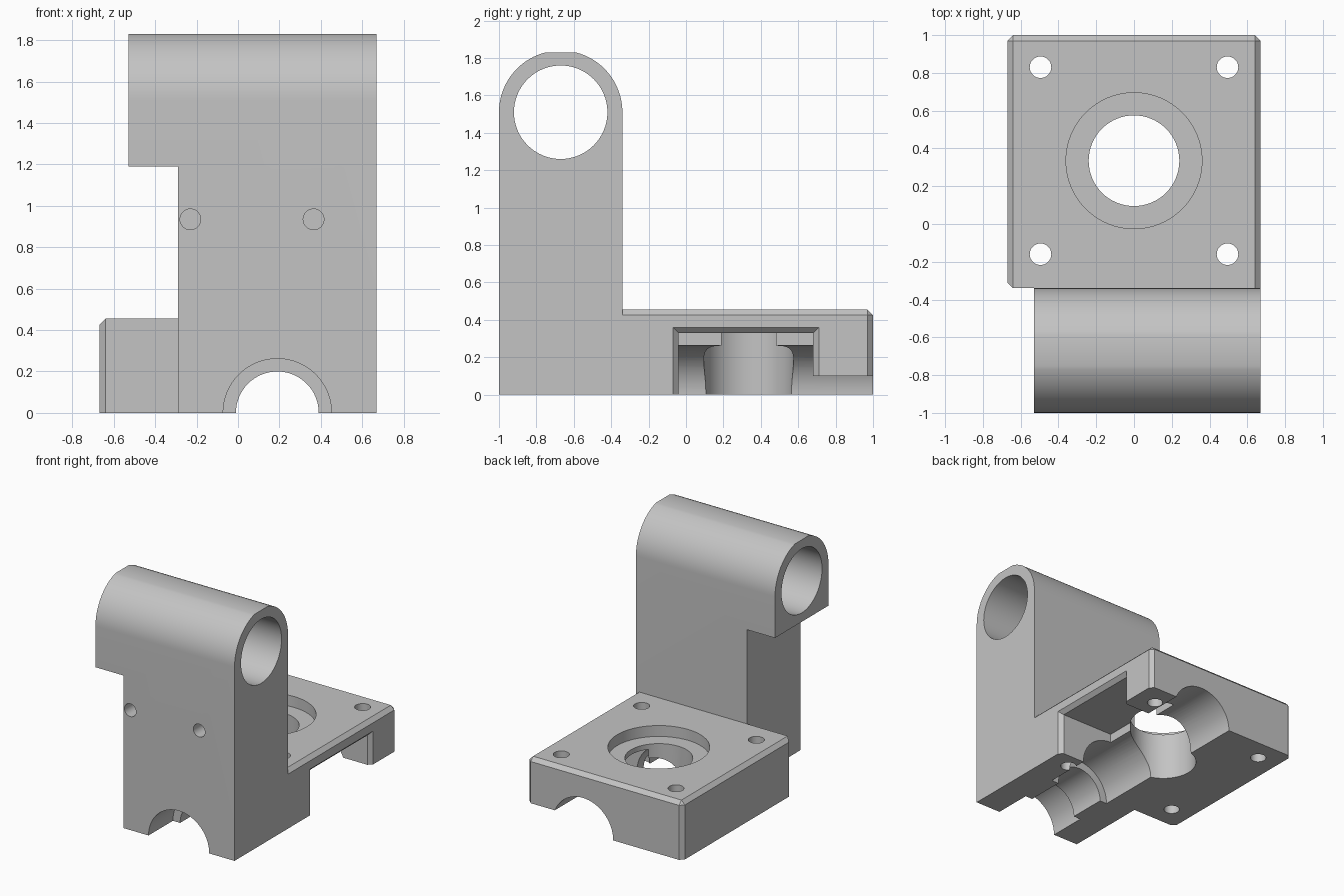
import bpy, bmesh, math
from mathutils import Vector, Matrix

cube = bpy.data.objects.get("Cube")
if cube:
    bpy.data.objects.remove(cube, do_unlink=True)

grey = bpy.data.materials.new("plain grey")
grey.use_nodes = True
GREY = (0.55, 0.55, 0.55, 1)
grey.diffuse_color = GREY
grey.node_tree.nodes["Principled BSDF"].inputs["Base Color"].default_value = GREY


def add_object(name, bm):
    bmesh.ops.recalc_face_normals(bm, faces=bm.faces)
    mesh = bpy.data.meshes.new(name)
    bm.to_mesh(mesh)
    bm.free()
    mesh.materials.append(grey)
    ob = bpy.data.objects.new(name, mesh)
    bpy.context.collection.objects.link(ob)
    return ob


def hull(name, points):
    bm = bmesh.new()
    for p in points:
        bm.verts.new(p)
    bmesh.ops.convex_hull(bm, input=bm.verts)
    bmesh.ops.dissolve_limit(bm, angle_limit=0.01, verts=bm.verts, edges=bm.edges)
    return add_object(name, bm)


def box(name, x, y, z):
    return hull(name, [(a, b, c) for a in x for b in y for c in z])


def rod(name, start, end, radius):
    a, b = Vector(start), Vector(end)
    bm = bmesh.new()
    turn = (b - a).to_track_quat('Z', 'Y').to_matrix().to_4x4()
    bmesh.ops.create_cone(bm, cap_ends=True, segments=64, radius1=radius, radius2=radius,
                          depth=(b - a).length,
                          matrix=Matrix.Translation((a + b) / 2) @ turn)
    return add_object(name, bm)


def combine(target, tool, operation='DIFFERENCE'):
    mod = target.modifiers.new(operation.title(), 'BOOLEAN')
    mod.operation = operation
    mod.solver = 'EXACT'
    mod.object = tool
    bpy.context.view_layer.objects.active = target
    bpy.ops.object.modifier_apply(modifier=mod.name)
    bpy.data.objects.remove(tool, do_unlink=True)


# Upright with a rounded, slightly flattened top
PIVOT_Y, PIVOT_Z, R = -0.67, 1.51, 0.33
TOP = 1.83
flat = math.asin((TOP - PIVOT_Z) / R)
angles = [flat * i / 20 for i in range(21)]
angles += [math.pi - a for a in reversed(angles)]
profile = [(PIVOT_Y + R * math.cos(a), PIVOT_Z + R * math.sin(a)) for a in angles]
profile += [(-1, 0), (-0.34, 0)]
bracket = hull("bearing_bracket", [(x, y, z) for x in (-0.53, 0.67) for y, z in profile])
combine(bracket, box("side_step", (-0.7, -0.29), (-1.2, -0.2), (-0.1, 1.19)))

# Base plate, chamfered on the outer top edges and corners
W, C, H = 0.67, 0.03, 0.455
outline = [(-W + C, -0.34), (-W, -0.34 + C), (-W, 1 - C), (-W + C, 1),
           (W - C, 1), (W, 1 - C), (W, -0.34)]
points = [(x, y, z) for x, y in outline for z in (0, H - C)]
points += [(x, y, H) for x in (C - W, W - C) for y in (-0.34, 1 - C)]
combine(bracket, hull("base_plate", points), 'UNION')

# Horizontal bearing bore
combine(bracket, rod("bearing_bore", (-1, PIVOT_Y, PIVOT_Z), (1, PIVOT_Y, PIVOT_Z), 0.25))

# Blind screw holes in the front face
for x in (-0.23, 0.365):
    combine(bracket, rod("screw_hole", (x, -1.1, 0.935), (x, -0.5, 0.935), 0.05))

# Side pocket with chamfered mouth, and the raised foot behind it
combine(bracket, box("side_pocket", (0.19, 0.8), (-0.04, 0.68), (-0.1, 0.33)))
mouth = [(0.64, y, z) for y in (-0.04, 0.68) for z in (-0.1, 0.33)]
mouth += [(0.68, y, z) for y in (-0.08, 0.72) for z in (-0.1, 0.37)]
combine(bracket, hull("pocket_mouth", mouth))
combine(bracket, box("foot_relief", (0.19, 0.8), (0.6, 1.1), (-0.1, 0.1)))

# Stepped half-round channel along the underside
for start, end, radius in ((-1.1, -0.7, 0.262), (-0.75, -0.35, 0.2), (-0.4, 1.1, 0.262)):
    combine(bracket, rod("channel", (0.19, start, 0), (0.19, end, 0), radius))

# Vertical bore with counterbore
combine(bracket, rod("vertical_bore", (0, 0.335, -0.1), (0, 0.335, 0.6), 0.24))
combine(bracket, rod("counterbore", (0, 0.335, 0.37), (0, 0.335, 0.6), 0.36))

# Four mounting holes
for x in (-0.495, 0.495):
    for y in (-0.16, 0.83):
        combine(bracket, rod("mounting_hole", (x, y, -0.1), (x, y, 0.6), 0.057))

# Smooth curved walls, keep edges sharp
bpy.ops.object.select_all(action='DESELECT')
bracket.select_set(True)
bpy.context.view_layer.objects.active = bracket
bpy.ops.object.shade_smooth_by_angle(angle=math.radians(20))
